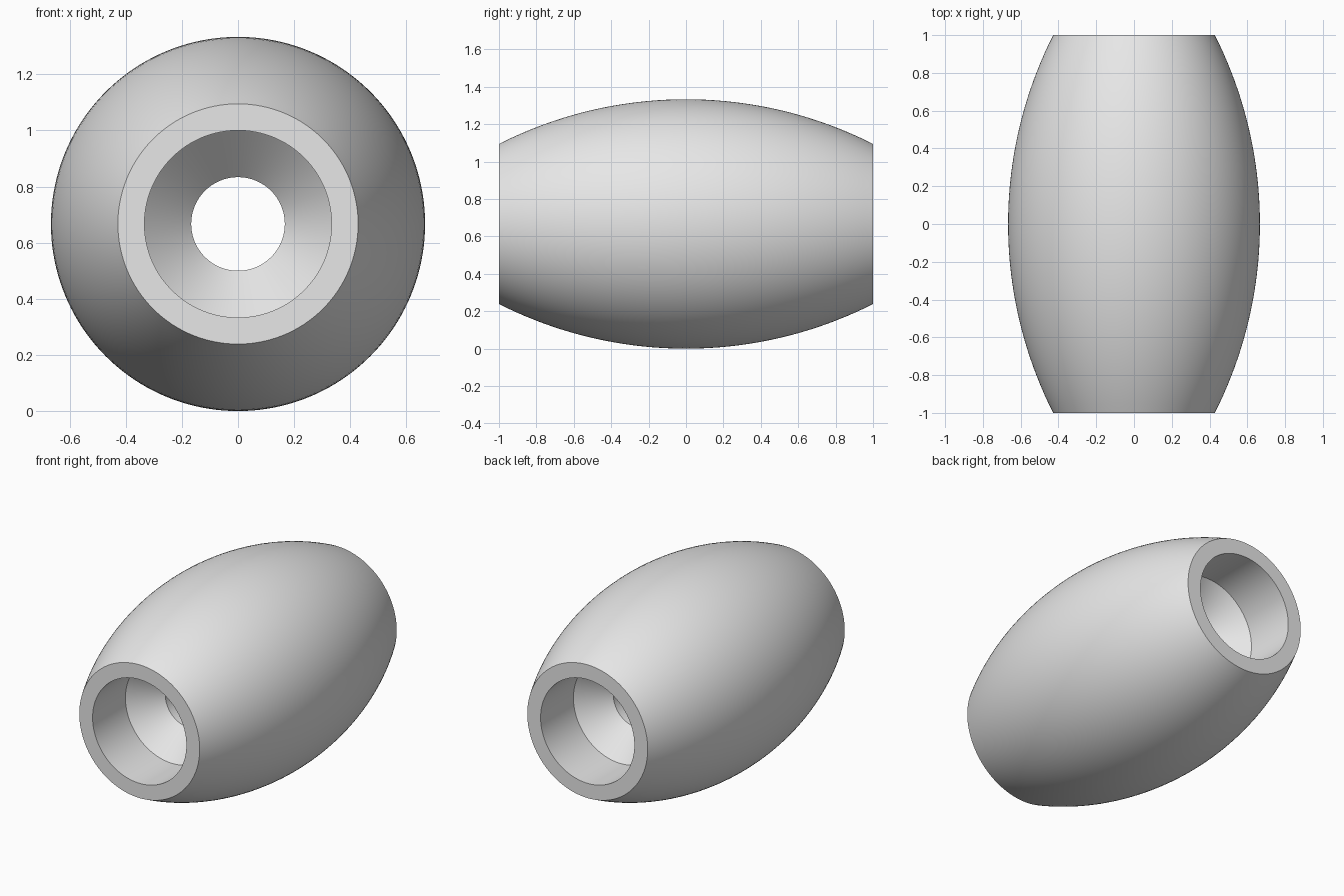
import bpy
import bmesh
import math
from mathutils import Matrix, Vector

cube = bpy.data.objects.get("Cube")
if cube:
    bpy.data.objects.remove(cube, do_unlink=True)

HALF = 1.0            # half length along y
BELLY = 0.6667        # largest outer radius
RIM = 0.428           # outer radius at the ends
SOCKET = 0.3333       # radius of the end recess
BORE = 0.1667         # radius of the through hole
ARC_STEPS = 40
SIDES = 160

# Single grey material
grey = bpy.data.materials.new("plain_grey")
grey.use_nodes = True
colour = (0.8, 0.8, 0.8, 1)
grey.diffuse_color = colour
grey.node_tree.nodes["Principled BSDF"].inputs["Base Color"].default_value = colour

# Outer barrel arc as (radius, y)
sag = BELLY - RIM
arc_radius = (HALF ** 2 + sag ** 2) / (2 * sag)
half_angle = math.asin(HALF / arc_radius)
profile = []
for i in range(ARC_STEPS + 1):
    a = half_angle * (2 * i / ARC_STEPS - 1)
    profile.append((BELLY - arc_radius * (1 - math.cos(a)), arc_radius * math.sin(a)))

# Stepped bore: straight recess, cone, narrow hole, mirrored to the front end
recess = [(SOCKET, HALF), (SOCKET, HALF * 2 / 3), (BORE, HALF / 2)]
profile += recess + [(r, -y) for r, y in reversed(recess)]

# Revolve the closed profile around the y axis
bm = bmesh.new()
rings = []
for s in range(SIDES):
    turn = Matrix.Rotation(2 * math.pi * s / SIDES, 3, "Y")
    rings.append([bm.verts.new(turn @ Vector((r, y, 0)) + Vector((0, 0, BELLY)))
                  for r, y in profile])
count = len(profile)
for s in range(SIDES):
    here, after = rings[s], rings[(s + 1) % SIDES]
    for i in range(count):
        j = (i + 1) % count
        bm.faces.new((here[i], here[j], after[j], after[i]))
bmesh.ops.recalc_face_normals(bm, faces=bm.faces)

mesh = bpy.data.meshes.new("barrel_bead")
bm.to_mesh(mesh)
bm.free()
mesh.materials.append(grey)
bead = bpy.data.objects.new("barrel_bead", mesh)
bpy.context.collection.objects.link(bead)

# Smooth curves with crisp rims
bpy.ops.object.select_all(action="DESELECT")
bead.select_set(True)
bpy.context.view_layer.objects.active = bead
bpy.ops.object.shade_smooth_by_angle(angle=math.radians(30))
